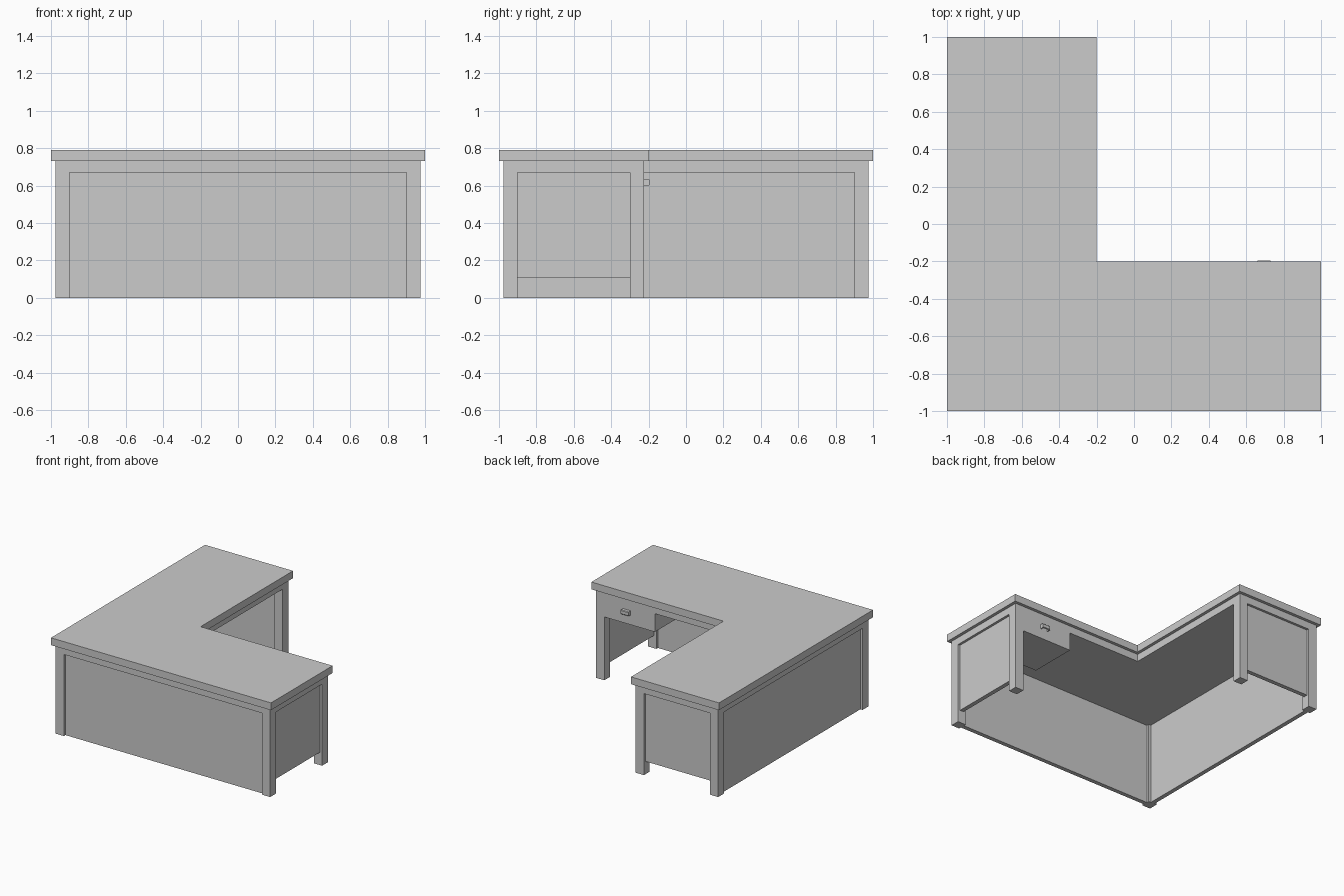
import bpy, bmesh

if "Cube" in bpy.data.objects:
    bpy.data.objects.remove(bpy.data.objects["Cube"])


def finish(name, bm):
    bmesh.ops.recalc_face_normals(bm, faces=bm.faces)
    mesh = bpy.data.meshes.new(name)
    bm.to_mesh(mesh)
    bm.free()
    obj = bpy.data.objects.new(name, mesh)
    bpy.context.collection.objects.link(obj)
    return obj


def prism(name, outline, axis_point, offset):
    """Extrude a flat outline; axis_point turns a 2D point into 3D."""
    bm = bmesh.new()
    face = bm.faces.new([bm.verts.new(axis_point(*p)) for p in outline])
    ext = bmesh.ops.extrude_face_region(bm, geom=[face])
    verts = [g for g in ext["geom"] if isinstance(g, bmesh.types.BMVert)]
    bmesh.ops.translate(bm, vec=offset, verts=verts)
    return finish(name, bm)


def box(name, x0, x1, y0, y1, z0, z1):
    outline = [(x0, y0), (x1, y0), (x1, y1), (x0, y1)]
    return prism(name, outline, lambda x, y: (x, y, z0), (0, 0, z1 - z0))


def l_slab(name, outer, inner, z0, z1):
    outline = [(-outer, -outer), (outer, -outer), (outer, inner),
               (inner, inner), (inner, outer), (-outer, outer)]
    return prism(name, outline, lambda x, y: (x, y, z0), (0, 0, z1 - z0))


OUT, INN, LEG = 0.975, -0.225, 0.075   # frame outer, frame inner, leg width
APRON, UNDER, TOP = 0.67, 0.73, 0.79   # heights
P0, P1 = 0.92, 0.955                   # recessed panel inner and outer face

# L-shaped top and the frame just below it
l_slab("desk_top", 1.0, -0.2, UNDER, TOP)
l_slab("apron_frame", OUT, INN, APRON, UNDER)

# Square legs at the five outer corners
a, b, c = -OUT, INN - LEG, OUT - LEG
for name, x, y in [("front_left", a, a), ("front_right", c, a),
                   ("inner_right", c, b), ("back_left", a, c),
                   ("inner_back", b, c)]:
    box(name + "_leg", x, x + LEG, y, y + LEG, 0, APRON)

# Recessed panels: full height on the long sides, raised on the two ends
lo, hi = -OUT + LEG, OUT - LEG
box("front_panel", lo, hi, -P1, -P0, 0, APRON)
box("left_panel", -P1, -P0, lo, hi, 0, APRON)
box("right_end_panel", P0, P1, lo, b, 0.105, APRON)
box("back_end_panel", lo, b, P0, P1, 0.105, APRON)

# Drawer hanging from the right wing
box("drawer", 0.44, hi, INN - 0.4, INN, 0.52, APRON)

# Cup pull: shaped shell, open underneath
profile = [(INN, 0.635), (-0.2, 0.635), (-0.195, 0.63), (-0.195, 0.605),
           (-0.2, 0.6), (-0.204, 0.605), (-0.204, 0.627), (INN, 0.627)]
prism("pull_front", profile, lambda y, z: (0.66, y, z), (0.07, 0, 0))
for name, x in [("pull_left_cheek", 0.66), ("pull_right_cheek", 0.722)]:
    box(name, x, x + 0.008, INN, -0.2, 0.6, 0.63)
